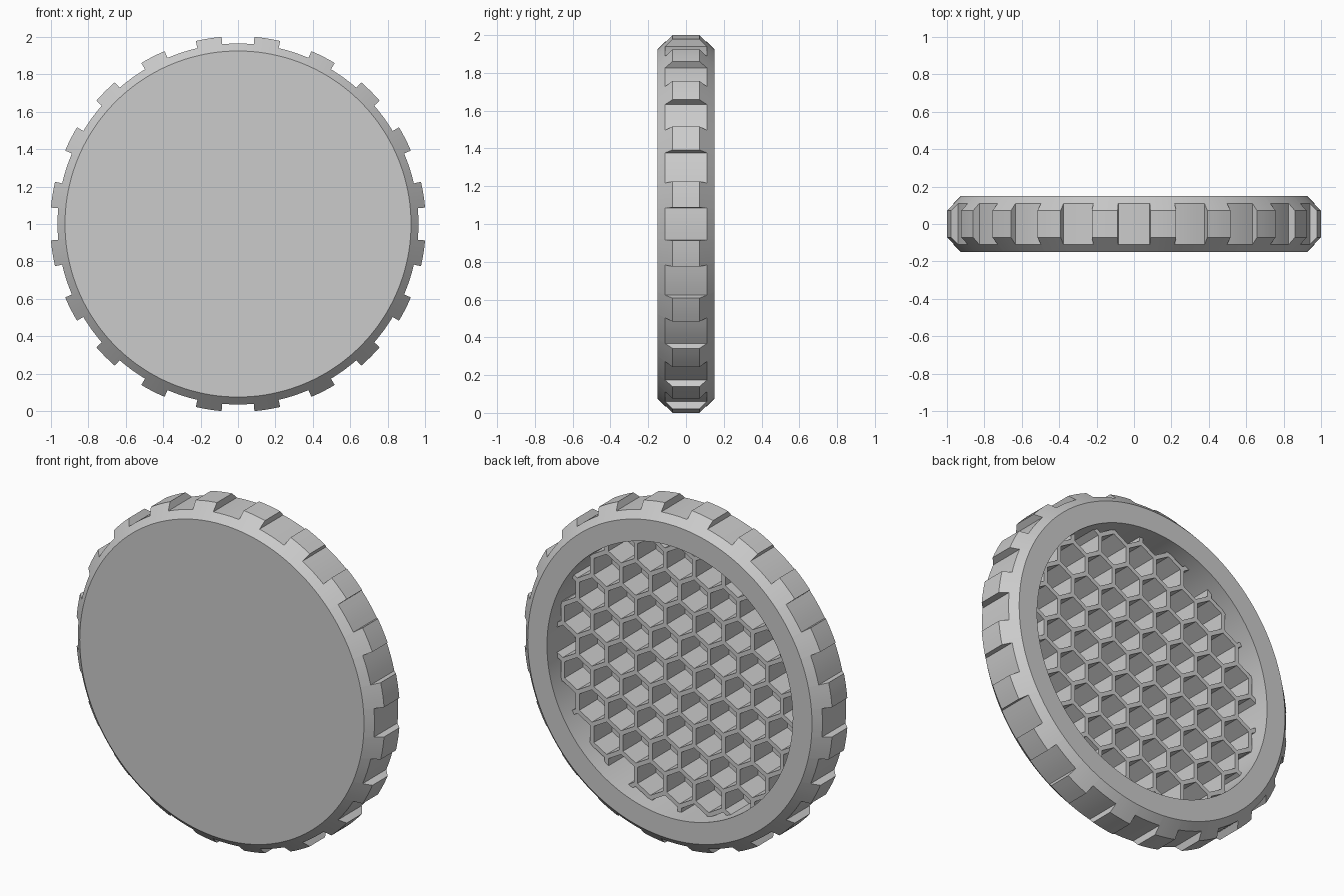
import bpy, bmesh, math
from mathutils import Vector

if "Cube" in bpy.data.objects:
    bpy.data.objects.remove(bpy.data.objects["Cube"], do_unlink=True)

R_IN, FLOOR, LATTICE_TOP = 0.80, -0.11, 0.06
R_TREAD, R_NOTCH = 1.004, 0.965
CELL, WALL = 0.19, 0.025          # honeycomb pitch and wall thickness

grey = bpy.data.materials.new("plain grey")
grey.use_nodes = True
grey.diffuse_color = (0.6, 0.6, 0.6, 1)
grey.node_tree.nodes["Principled BSDF"].inputs["Base Color"].default_value = (0.6, 0.6, 0.6, 1)


def add_object(name, bm):
    bmesh.ops.recalc_face_normals(bm, faces=bm.faces)
    mesh = bpy.data.meshes.new(name)
    bm.to_mesh(mesh)
    bm.free()
    mesh.materials.append(grey)
    obj = bpy.data.objects.new(name, mesh)
    obj.location.z = 1
    bpy.context.collection.objects.link(obj)
    return obj


def ring_point(radius, y, angle):
    return Vector((radius * math.cos(angle), y, radius * math.sin(angle)))


def prism(bm, radius, sides, y0, y1, x=0, z=0, turn=0.0):
    """Upright prism along y."""
    loops = [[bm.verts.new(ring_point(radius, y, turn + math.tau * i / sides) + Vector((x, 0, z)))
              for i in range(sides)] for y in (y0, y1)]
    for loop in loops:
        bm.faces.new(loop)
    for i in range(sides):
        j = (i + 1) % sides
        bm.faces.new((loops[0][i], loops[0][j], loops[1][j], loops[1][i]))


# Dished disc: chamfered rim alternating between twenty notches and treads
bm = bmesh.new()
STEPS = 4
rings = []
for k in range(20):
    for start, sweep, radius in ((-5, 10, R_NOTCH), (5, 8, R_TREAD)):
        half = 1.075 - radius     # half width of the rim, on the 45 degree chamfer
        profile = [(0.925, -0.15), (radius, -half), (radius, half),
                   (0.925, 0.15), (R_IN, 0.15), (R_IN, FLOOR)]
        for s in range(STEPS + 1):
            angle = math.radians(18 * k + start + sweep * s / STEPS)
            rings.append((angle, [bm.verts.new(ring_point(r, y, angle)) for r, y in profile]))

for i, (angle, ring) in enumerate(rings):
    following = rings[(i + 1) % len(rings)][1]
    if i % (STEPS + 1) == STEPS:  # radial side wall of a tread
        bm.faces.new((ring[1], ring[2], following[2], following[1]))
    else:
        for a in range(len(ring) - 1):
            bm.faces.new((ring[a], ring[a + 1], following[a + 1], following[a]))
bmesh.ops.remove_doubles(bm, verts=bm.verts, dist=1e-5)

# Front face and recess floor
for y, radius in ((-0.15, 0.925), (FLOOR, R_IN)):
    rim = [v for v in bm.verts
           if abs(v.co.y - y) < 1e-4 and abs(math.hypot(v.co.x, v.co.z) - radius) < 1e-4]
    rim.sort(key=lambda v: math.atan2(v.co.z, v.co.x))
    bm.faces.new(rim)
disc = add_object("disc_body", bm)

# Honeycomb ribs in the recess: a round plate pierced by hexagons
bm = bmesh.new()
prism(bm, R_IN + 0.005, 120, FLOOR - 0.01, LATTICE_TOP)
ribs = add_object("honeycomb_ribs", bm)

bm = bmesh.new()
row_pitch = CELL * math.sqrt(3) / 2
for row in range(-6, 7):
    for col in range(-6, 7):
        x, z = (col + 0.5 * (row % 2)) * CELL, row * row_pitch
        if math.hypot(x, z) < R_IN + CELL / 2:
            prism(bm, (CELL - WALL) / math.sqrt(3), 6, -0.14, 0.1, x, z, math.pi / 6)
cutter = add_object("honeycomb_cutter", bm)
cutter.hide_render = True

cut = ribs.modifiers.new("cells", "BOOLEAN")
cut.operation, cut.solver, cut.object = "DIFFERENCE", "EXACT", cutter
bpy.context.view_layer.update()
graph = bpy.context.evaluated_depsgraph_get()
ribs.data = bpy.data.meshes.new_from_object(ribs.evaluated_get(graph))
ribs.modifiers.clear()
bpy.data.objects.remove(cutter, do_unlink=True)

# Smooth the round walls, keep the corners sharp
bpy.ops.object.select_all(action="DESELECT")
disc.select_set(True)
bpy.context.view_layer.objects.active = disc
bpy.ops.object.shade_smooth_by_angle(angle=math.radians(30))
